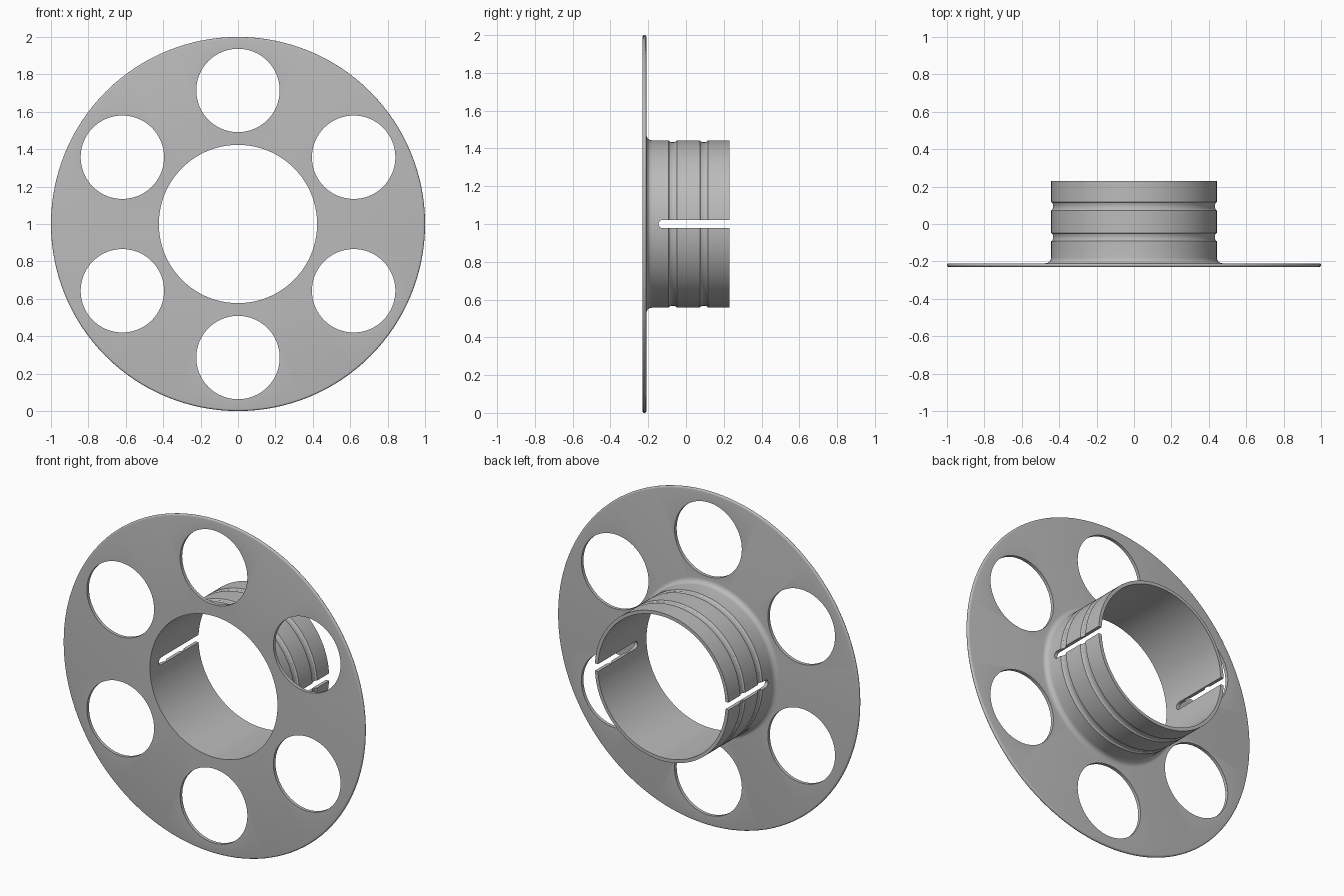
import bpy, bmesh, math
from mathutils import Matrix, Vector

cube = bpy.data.objects.get("Cube")
if cube:
    bpy.data.objects.remove(cube, do_unlink=True)

CENTRE = Vector((0, 0, 1))
SEGMENTS = 128
BORE, TUBE, FRONT, PLATE, BACK = 0.423, 0.443, -0.23, -0.21, 0.23

grey = bpy.data.materials.new("plain grey")
grey.use_nodes = True
colour = (0.5, 0.5, 0.5, 1)
grey.diffuse_color = colour
grey.node_tree.nodes["Principled BSDF"].inputs["Base Color"].default_value = colour


def make_object(name, bm):
    bmesh.ops.recalc_face_normals(bm, faces=bm.faces)
    mesh = bpy.data.meshes.new(name)
    bm.to_mesh(mesh)
    bm.free()
    mesh.materials.append(grey)
    obj = bpy.data.objects.new(name, mesh)
    bpy.context.collection.objects.link(obj)
    return obj


def arc(radius, y, size, start, end, steps):
    """Points (radius, y) on an arc in the profile plane, angles in degrees."""
    angles = [math.radians(start + (end - start) * i / steps) for i in range(steps + 1)]
    return [(radius + size * math.cos(a), y + size * math.sin(a)) for a in angles]


def groove(y):
    """Shallow rounded groove around the tube."""
    return [(TUBE, y - 0.022), (TUBE - 0.007, y - 0.016), (TUBE - 0.01, y - 0.006),
            (TUBE - 0.01, y + 0.006), (TUBE - 0.007, y + 0.016), (TUBE, y + 0.022)]


# Flanged tube, revolved about the y axis
profile = [(BORE, FRONT)]
profile += arc(0.99, (FRONT + PLATE) / 2, 0.01, -90, 90, 8)
profile += arc(TUBE + 0.03, PLATE + 0.03, 0.03, 270, 180, 6)
profile += groove(-0.07) + groove(0.095)
profile += [(TUBE, BACK), (BORE, BACK)]

bm = bmesh.new()
verts = [bm.verts.new((r, y, 1)) for r, y in profile]
edges = [bm.edges.new((v, verts[i - 1])) for i, v in enumerate(verts)]
bmesh.ops.spin(bm, geom=verts + edges, cent=CENTRE, axis=(0, 1, 0),
               angle=math.tau, steps=SEGMENTS)
bmesh.ops.remove_doubles(bm, verts=bm.verts, dist=0.0001)
flange = make_object("flanged_tube", bm)

# Six round holes in the flange
cutters = []
bm = bmesh.new()
for i in range(6):
    angle = math.radians(30 + 60 * i)
    place = CENTRE + 0.714 * Vector((math.cos(angle), 0, math.sin(angle)))
    place.y = PLATE
    bmesh.ops.create_cone(bm, cap_ends=True, segments=64, radius1=0.223, radius2=0.223, depth=0.2,
                          matrix=Matrix.Translation(place) @ Matrix.Rotation(math.pi / 2, 4, "X"))
cutters.append(make_object("hole_cutter", bm))

# Round-ended slot across both sides of the tube
half = 0.022
outline = arc(0, -0.145 + half, half, 0, -180, 12)
outline = [(0.4, half)] + [(y, z) for z, y in outline] + [(0.4, -half)]
bm = bmesh.new()
face = bm.faces.new([bm.verts.new((-0.6, y, 1 + z)) for y, z in outline])
side = bmesh.ops.extrude_face_region(bm, geom=[face])
bmesh.ops.translate(bm, vec=(1.2, 0, 0),
                    verts=[v for v in side["geom"] if isinstance(v, bmesh.types.BMVert)])
cutters.append(make_object("slot_cutter", bm))

# Cut the openings, then shade
bpy.ops.object.select_all(action="DESELECT")
flange.select_set(True)
bpy.context.view_layer.objects.active = flange
for cutter in cutters:
    cutter.hide_render = True
    cut = flange.modifiers.new(cutter.name, "BOOLEAN")
    cut.operation = "DIFFERENCE"
    cut.solver = "EXACT"
    cut.object = cutter
    bpy.ops.object.modifier_apply(modifier=cut.name)
    bpy.data.objects.remove(cutter, do_unlink=True)
bpy.ops.object.shade_smooth_by_angle(angle=math.radians(30))
